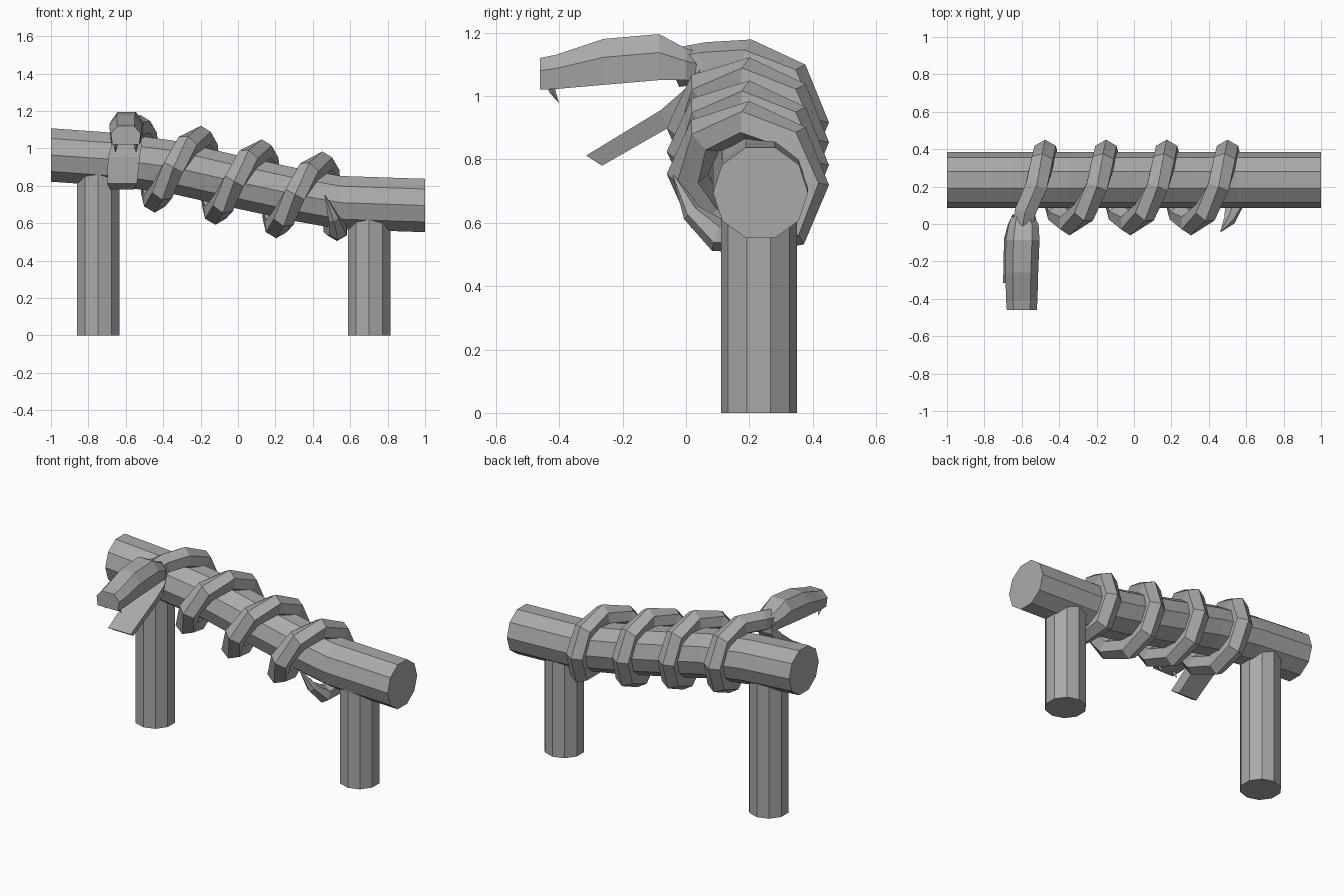
import bpy, bmesh, math
from mathutils import Vector

cube = bpy.data.objects.get("Cube")
if cube:
    bpy.data.objects.remove(cube)

grey = bpy.data.materials.new("plain grey")
grey.use_nodes = True
colour = (0.4, 0.4, 0.4, 1)
grey.diffuse_color = colour
grey.node_tree.nodes["Principled BSDF"].inputs["Base Color"].default_value = colour


def loft(name, rings):
    """Skin a list of equal rings of points and cap both ends."""
    bm = bmesh.new()
    loops = [[bm.verts.new(p) for p in ring] for ring in rings]
    n = len(loops[0])
    for a, b in zip(loops, loops[1:]):
        for i in range(n):
            j = (i + 1) % n
            bm.faces.new((a[i], a[j], b[j], b[i]))
    bm.faces.new(loops[0])
    bm.faces.new(loops[-1])
    bmesh.ops.recalc_face_normals(bm, faces=bm.faces)
    mesh = bpy.data.meshes.new(name)
    bm.to_mesh(mesh)
    bm.free()
    mesh.materials.append(grey)
    obj = bpy.data.objects.new(name, mesh)
    bpy.context.collection.objects.link(obj)
    return obj


def circle(sides, turn=0):
    return [(math.cos(turn + math.tau * i / sides), math.sin(turn + math.tau * i / sides))
            for i in range(sides)]


# Sagging horizontal bar
BAR_Y = 0.235
bar_path = [(-1, 0.965), (-0.65, 0.94), (-0.35, 0.9), (0, 0.82),
            (0.3, 0.755), (0.55, 0.71), (1, 0.695)]
loft("branch_bar", [[(x, BAR_Y + 0.15 * c, z + 0.15 * s) for c, s in circle(10)]
                    for x, z in bar_path])


def bar_height(x):
    for (x0, z0), (x1, z1) in zip(bar_path, bar_path[1:]):
        if x <= x1:
            return z0 + (z1 - z0) * (x - x0) / (x1 - x0)
    return bar_path[-1][1]


# Two posts
for name, x, top in (("right_post", -0.748, 0.87), ("left_post", 0.701, 0.64)):
    loft(name, [[(x + 0.12 * c, 0.23 + 0.12 * s, z) for c, s in circle(10, math.pi / 2)]
                for z in (0, top)])

# Coiled body: neck, three and a half turns, then a tapering tail
COIL_Y, COIL_R, PITCH = 0.195, 0.19, 0.325
advance = [0, 0.04, 0.1, 0.175, 0.245, 0.28, 0.295, 0.31]
path = [((-0.6, -0.03, 1.09), 0.062), ((-0.58, 0.07, 1.105), 0.065)]
for step in range(4, 32):
    turn, part = divmod(step, 8)
    x = -0.445 + (turn - 1) * PITCH + advance[part]
    angle = math.tau * part / 8
    path.append(((x, COIL_Y - COIL_R * math.sin(angle),
                  bar_height(x) - COIL_R * math.cos(angle)), 0.066))
path += [((0.53, 0.2, 0.565), 0.06), ((0.535, 0.1, 0.56), 0.052),
         ((0.51, 0.02, 0.63), 0.032), ((0.465, -0.04, 0.75), 0.003)]
points = [Vector(p) for p, r in path]
rings = []
for i, (p, r) in enumerate(path):
    p = Vector(p)
    along = (points[min(i + 1, len(points) - 1)] - points[max(i - 1, 0)]).normalized()
    out = Vector((0, p.y - COIL_Y, p.z - bar_height(p.x)))
    if i < 2:
        out = Vector((0, 0, 1))
    out = (out - along * out.dot(along)).normalized()
    side = along.cross(out)
    rings.append([p + r * (c * out + s * side) for c, s in circle(6)])
loft("snake_body", rings)


def head_ring(x, y, low, high, half):
    """Six-sided section, narrower across the top."""
    mid = low + 0.6 * (high - low)
    return [(x - half * 0.9, y, low), (x + half * 0.9, y, low), (x + half, y, mid),
            (x + half * 0.55, y, high), (x - half * 0.55, y, high), (x - half, y, mid)]


# Upper head with flat snout
loft("upper_head", [head_ring(-0.595, 0.04, 1.04, 1.14, 0.06),
                    head_ring(-0.59, 0.0, 1.05, 1.15, 0.08),
                    head_ring(-0.595, -0.085, 1.05, 1.195, 0.09),
                    head_ring(-0.6, -0.26, 1.035, 1.18, 0.088),
                    head_ring(-0.6, -0.41, 1.022, 1.13, 0.084),
                    head_ring(-0.6, -0.46, 1.02, 1.12, 0.08)])


def jaw_ring(x, half, upper, lower):
    return [(x - half, *upper), (x + half, *upper),
            (x + half * 0.8, *lower), (x - half * 0.8, *lower)]


# Dropped lower jaw and the throat joining it to the neck
loft("lower_jaw", [jaw_ring(-0.59, 0.06, (0.05, 1.09), (0.05, 1.03)),
                   jaw_ring(-0.595, 0.08, (-0.005, 1.02), (0.0, 0.945)),
                   jaw_ring(-0.61, 0.085, (-0.08, 0.955), (-0.06, 0.897)),
                   jaw_ring(-0.62, 0.08, (-0.315, 0.812), (-0.265, 0.78))])

# Fangs
for name, x in (("right_fang", -0.655), ("left_fang", -0.545)):
    loft(name, [[(x + r * c, y + r * s, z) for c, s in circle(4)]
                for y, z, r in ((-0.43, 1.04, 0.014), (-0.42, 1.01, 0.01), (-0.402, 0.98, 0.001))])
